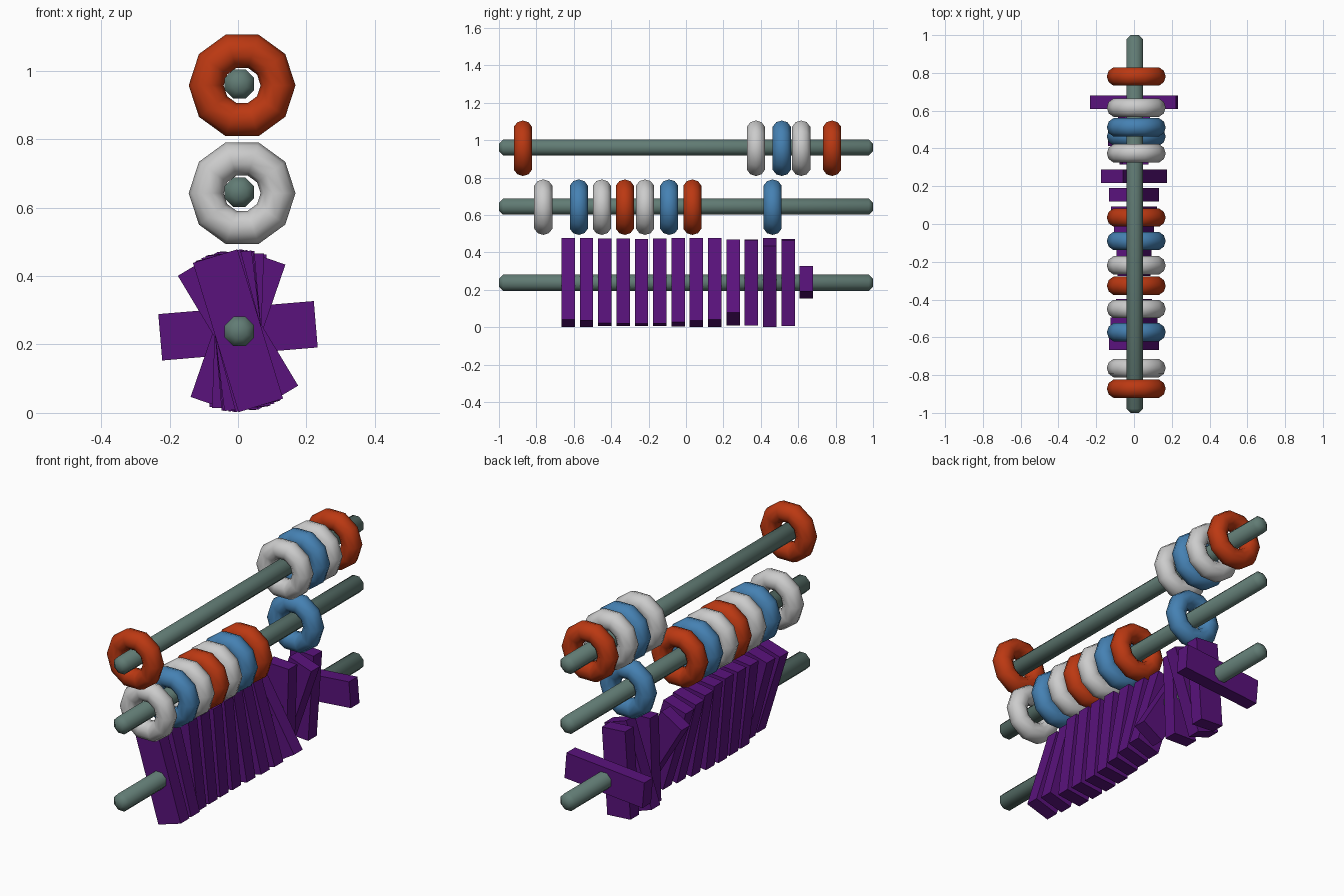
import bpy, bmesh, math
from mathutils import Matrix

if "Cube" in bpy.data.objects:
    bpy.data.objects.remove(bpy.data.objects["Cube"])


def material(name, rgb):
    m = bpy.data.materials.new(name)
    m.diffuse_color = (*rgb, 1)
    m.use_nodes = True
    m.node_tree.nodes["Principled BSDF"].inputs["Base Color"].default_value = m.diffuse_color
    return m


GREEN = material("rod_green", (0.12, 0.20, 0.175))
PURPLE = material("plate_purple", (0.10, 0.006, 0.20))
RINGS = {
    "r": material("ring_red", (0.50, 0.04, 0.006)),
    "b": material("ring_blue", (0.06, 0.22, 0.45)),
    "w": material("ring_white", (0.60, 0.60, 0.60)),
}


def rod(name, z):
    # eight-sided bar along y with chamfered ends
    bm = bmesh.new()
    bmesh.ops.create_cone(bm, cap_ends=True, segments=8, radius1=0.0465,
                          radius2=0.0465, depth=2,
                          matrix=Matrix.Rotation(math.pi / 8, 4, 'Z'))
    caps = [e for e in bm.edges if abs(e.verts[0].co.z - e.verts[1].co.z) < 0.01]
    bmesh.ops.bevel(bm, geom=caps, offset=0.022, segments=1, affect='EDGES')
    bm.transform(Matrix.Rotation(math.pi / 2, 4, 'X'))
    me = bpy.data.meshes.new(name)
    bm.to_mesh(me)
    bm.free()
    me.materials.append(GREEN)
    me.shade_smooth()
    ob = bpy.data.objects.new(name, me)
    ob.location = (0.004, 0, z)
    bpy.context.collection.objects.link(ob)


def ring(name, colour, y, z):
    bpy.ops.mesh.primitive_torus_add(major_segments=10, minor_segments=10,
                                     major_radius=0.105, minor_radius=0.051,
                                     location=(0.012, y, z),
                                     rotation=(math.pi / 2, 0, 0))
    ob = bpy.context.object
    ob.name = name
    ob.data.materials.append(RINGS[colour])
    ob.data.shade_smooth()


def plate(name, y, tilt):
    bpy.ops.mesh.primitive_cube_add(size=1, location=(0, y, 0.24),
                                    rotation=(0, math.radians(tilt), 0))
    ob = bpy.context.object
    ob.name = name
    ob.scale = (0.136, 0.072, 0.456)
    ob.data.materials.append(PURPLE)


# Three parallel rods
for name, z in (("top_rod", 0.961), ("middle_rod", 0.645), ("bottom_rod", 0.238)):
    rod(name, z)

# Rings threaded on the upper two rods
top = [("r", -0.872), ("w", 0.374), ("b", 0.512), ("w", 0.616), ("r", 0.781)]
middle = [("w", -0.763), ("b", -0.573), ("w", -0.45), ("r", -0.327),
          ("w", -0.219), ("b", -0.09), ("r", 0.034), ("b", 0.463)]
for row, z, items in (("top", 0.957, top), ("middle", 0.642, middle)):
    for i, (c, y) in enumerate(items):
        ring(f"{row}_ring_{i + 1}", c, y, z)

# Turning plates on the bottom rod
tilts = [-17, -15, -7, -6, -5, -6, -10, -14, -17, -31, 2, 19, 4, 85.2]
for i, t in enumerate(tilts):
    plate(f"plate_{i + 1}", -0.63 + 0.098 * i, t)
